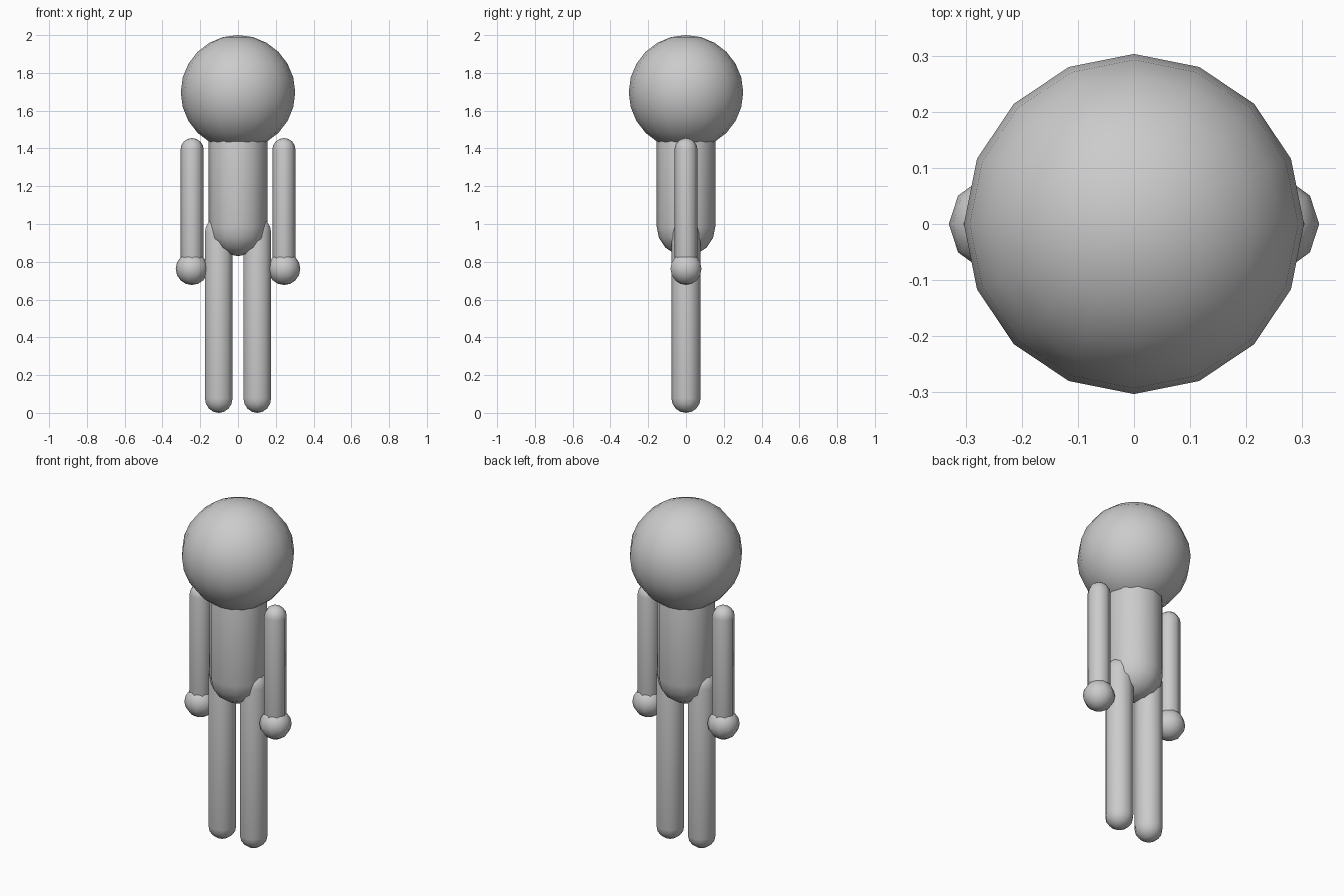
import bpy
import bmesh
from math import sin, cos, pi

if "Cube" in bpy.data.objects:
    bpy.data.objects.remove(bpy.data.objects["Cube"])


def capsule(name, radius, bottom, top, sides, cap_steps, x=0.0, phase=0.0):
    """Smooth round-ended solid on a vertical axis (a sphere if top - bottom = 2 * radius)."""
    low, high = bottom + radius, top - radius
    profile = [(radius * sin(pi / 2 * i / cap_steps), low - radius * cos(pi / 2 * i / cap_steps))
               for i in range(1, cap_steps + 1)]
    upper = [(r, low + high - z) for r, z in reversed(profile)]
    profile += upper if high - low > 1e-4 else upper[1:]

    bm = bmesh.new()
    rings = [[bm.verts.new((r * cos(phase + 2 * pi * k / sides),
                            r * sin(phase + 2 * pi * k / sides), z))
              for k in range(sides)] for r, z in profile]
    south, north = bm.verts.new((0, 0, bottom)), bm.verts.new((0, 0, top))
    for k in range(sides):
        n = (k + 1) % sides
        bm.faces.new((south, rings[0][n], rings[0][k]))
        bm.faces.new((north, rings[-1][k], rings[-1][n]))
        for a, b in zip(rings, rings[1:]):
            bm.faces.new((a[k], a[n], b[n], b[k]))
    for f in bm.faces:
        f.smooth = True
    mesh = bpy.data.meshes.new(name)
    bm.to_mesh(mesh)
    bm.free()
    obj = bpy.data.objects.new(name, mesh)
    obj.location.x = x
    bpy.context.collection.objects.link(obj)
    return obj


def ball(name, radius, z, sides, rings, x=0.0):
    return capsule(name, radius, z - radius, z + radius, sides, rings // 2, x)


# Head and torso
ball("head", 0.303, 1.697, 16, 12)
capsule("torso", 0.155, 0.83, 1.595, 12, 4)

# Limbs on both sides
for side, s in (("left", 1), ("right", -1)):
    capsule(side + "_arm", 0.061, 0.727, 1.455, 8, 4, s * 0.243)
    ball(side + "_hand", 0.086, 0.763, 10, 8, s * 0.244)
    capsule(side + "_leg", 0.077, 0.0, 1.034, 10, 4, s * 0.102, pi / 2)
